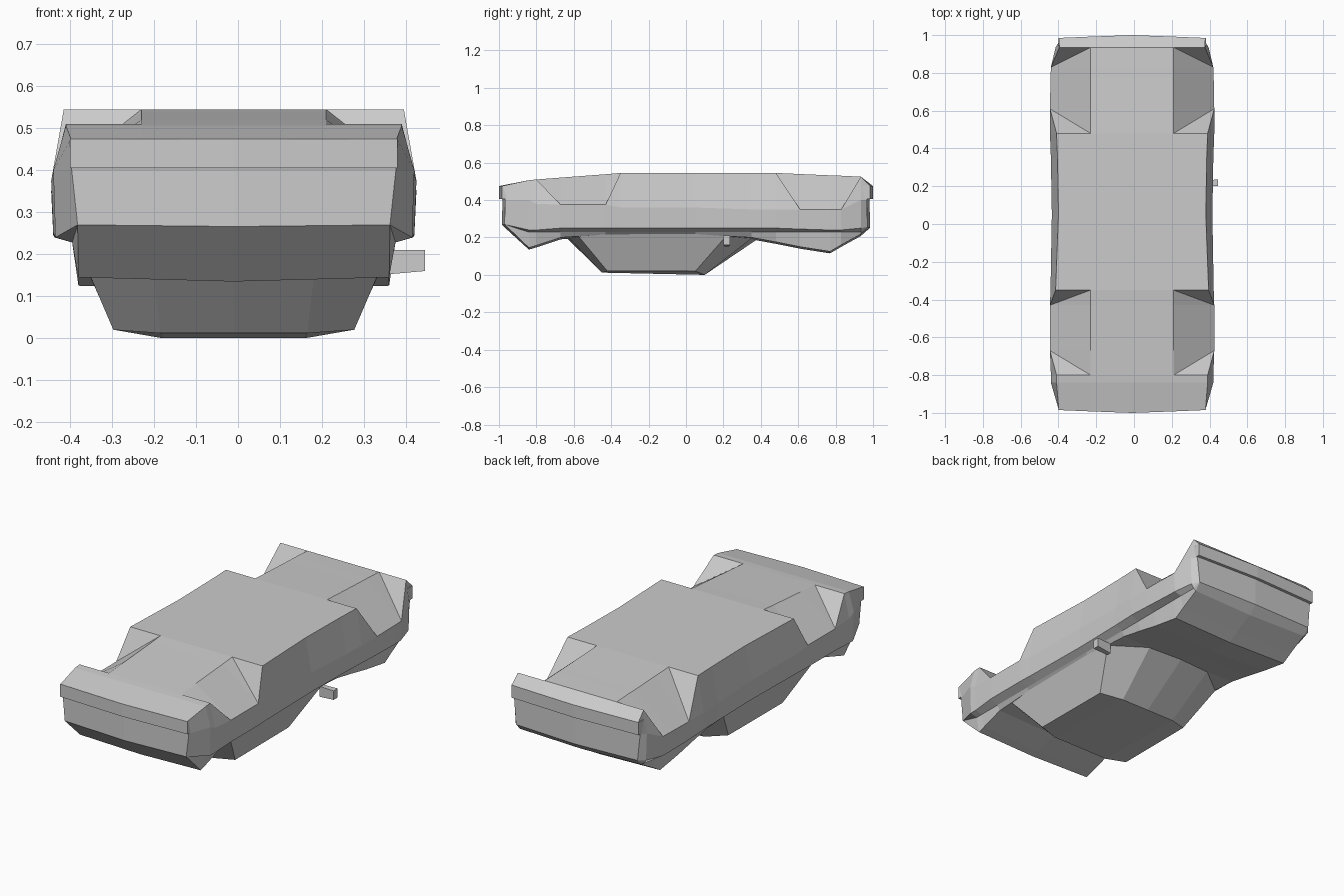
import bpy
import bmesh

cube = bpy.data.objects.get("Cube")
if cube:
    bpy.data.objects.remove(cube)

grey = bpy.data.materials.new("plain_grey")
grey.use_nodes = True
grey.diffuse_color = (0.6, 0.6, 0.6, 1)
grey.node_tree.nodes["Principled BSDF"].inputs["Base Color"].default_value = (0.6, 0.6, 0.6, 1)

CENTRE_X = -0.01


def finish(bm, name, mirrored=True):
    """Mirror a half shape, weld it and make a flat shaded object."""
    if mirrored:
        bmesh.ops.mirror(bm, geom=bm.verts[:] + bm.edges[:] + bm.faces[:],
                         axis='X', merge_dist=0.0005)
    bmesh.ops.remove_doubles(bm, verts=bm.verts[:], dist=0.0005)
    bmesh.ops.recalc_face_normals(bm, faces=bm.faces[:])
    mesh = bpy.data.meshes.new(name)
    bm.to_mesh(mesh)
    bm.free()
    mesh.materials.append(grey)
    obj = bpy.data.objects.new(name, mesh)
    obj.location.x = CENTRE_X
    bpy.context.collection.objects.link(obj)
    return obj


def add_ring(bm, points):
    return [bm.verts.new(p) for p in points]


# Upturned body shell: half sections along the length
# y, top z, top edge x, belt x, belt z, low side z, hood z, wheel well
STATIONS = [
    (-0.84, 0.506, 0.40, 0.43, 0.40, 0.24, 0.145, False),
    (-0.80, 0.51, 0.40, 0.43, 0.38, 0.24, 0.157, False),
    (-0.67, 0.52, 0.40, 0.435, 0.375, 0.25, 0.20, True),
    (-0.43, 0.538, 0.40, 0.435, 0.375, 0.25, 0.215, True),
    (-0.35, 0.545, 0.405, 0.432, 0.36, 0.25, 0.215, False),
    (0.05, 0.545, 0.39, 0.425, 0.36, 0.25, 0.215, False),
    (0.35, 0.545, 0.395, 0.43, 0.35, 0.25, 0.20, False),
    (0.48, 0.545, 0.40, 0.435, 0.35, 0.25, 0.176, False),
    (0.61, 0.539, 0.40, 0.435, 0.35, 0.245, 0.15, True),
    (0.77, 0.532, 0.40, 0.432, 0.35, 0.24, 0.125, True),
    (0.83, 0.53, 0.40, 0.43, 0.35, 0.24, 0.16, True),
    (0.935, 0.525, 0.385, 0.405, 0.40, 0.25, 0.218, False),
]


def section(y, top, edge_x, belt_x, belt_z, low_z, hood_z, well):
    edge = (belt_x, y, belt_z) if well else (edge_x, y, top)
    return [(0, y, top), (0.22, y, top), edge, (belt_x, y, belt_z),
            (belt_x - 0.005, y, low_z), (0.385, y, min(low_z, 0.228)),
            (0.37, y, hood_z), (0, y, hood_z - 0.01)]


def end_section(side, low_z):
    low = (0.372, side * 0.97, low_z)
    return [(0, side * 1.0, 0.475), (0.22, side * 0.992, 0.475),
            (0.388, side * 0.985, 0.475), (0.386, side * 0.967, 0.40),
            low, low, low, (0, side * 0.983, low_z - 0.004)]


def build_body():
    bm = bmesh.new()
    rings = [add_ring(bm, end_section(-1, 0.27))]
    rings += [add_ring(bm, section(*s)) for s in STATIONS]
    rings.append(add_ring(bm, end_section(1, 0.255)))
    wells = [False] + [s[-1] for s in STATIONS] + [False]
    for i in range(len(rings) - 1):
        a, b = rings[i], rings[i + 1]
        for j in range(len(a) - 1):
            quad = [a[j], a[j + 1], b[j + 1], b[j]]
            if j == 1 and wells[i] != wells[i + 1]:
                # Sloping well floor meets a triangular end wall
                if wells[i]:
                    quad = quad[1:] + quad[:1]
                bm.faces.new((quad[0], quad[1], quad[2]))
                bm.faces.new((quad[0], quad[2], quad[3]))
            else:
                bm.faces.new(quad)
    # Upper and lower end panels
    for ring, side in ((rings[0], -1), (rings[-1], 1)):
        mid = bm.verts.new((0, side * 0.982, 0.40))
        bm.faces.new((ring[0], ring[1], ring[2], ring[3], mid))
        bm.faces.new((mid, ring[3], ring[4], ring[7]))
    finish(bm, "body_shell")


def build_bumper(side, name):
    bm = bmesh.new()
    profile = [(0.985, 0.475), (0.985, 0.405), (0.94, 0.405), (0.94, 0.475)]
    inner = add_ring(bm, [(0, side * (y + 0.015), z) for y, z in profile])
    outer = add_ring(bm, [(0.39, side * y, z) for y, z in profile])
    for k in range(4):
        n = (k + 1) % 4
        bm.faces.new((inner[k], inner[n], outer[n], outer[k]))
    bm.faces.new(outer)
    finish(bm, name)


def build_cabin():
    """Upturned cabin: each column runs base, roof, roof, base."""
    bm = bmesh.new()
    columns = [
        [(0, -0.66, 0.22), (0, -0.45, 0.012), (0, 0.1, 0), (0, 0.41, 0.21)],
        [(0.2, -0.645, 0.22), (0.175, -0.45, 0.012), (0.17, 0.1, 0), (0.2, 0.37, 0.21)],
        [(0.375, -0.59, 0.225), (0.287, -0.42, 0.02), (0.285, 0.05, 0.02), (0.378, 0.23, 0.225)],
    ]
    cols = [add_ring(bm, c) for c in columns]
    for a, b in zip(cols, cols[1:]):
        for k in range(4):
            n = (k + 1) % 4
            bm.faces.new((a[k], a[n], b[n], b[k]))
    bm.faces.new(cols[-1])
    finish(bm, "cabin")


def build_wing_mirror():
    bm = bmesh.new()
    bmesh.ops.create_cube(bm, size=1)
    for v in bm.verts:
        outer = v.co.x > 0
        v.co.x = 0.455 if outer else 0.365
        v.co.z = 0.21 if v.co.z > 0 else (0.16 if outer else 0.152)
        v.co.y = 0.218 + v.co.y * (0.035 if outer else 0.025)
    finish(bm, "wing_mirror", mirrored=False)


build_body()
build_cabin()
build_bumper(-1, "front_bumper")
build_bumper(1, "rear_bumper")
build_wing_mirror()
